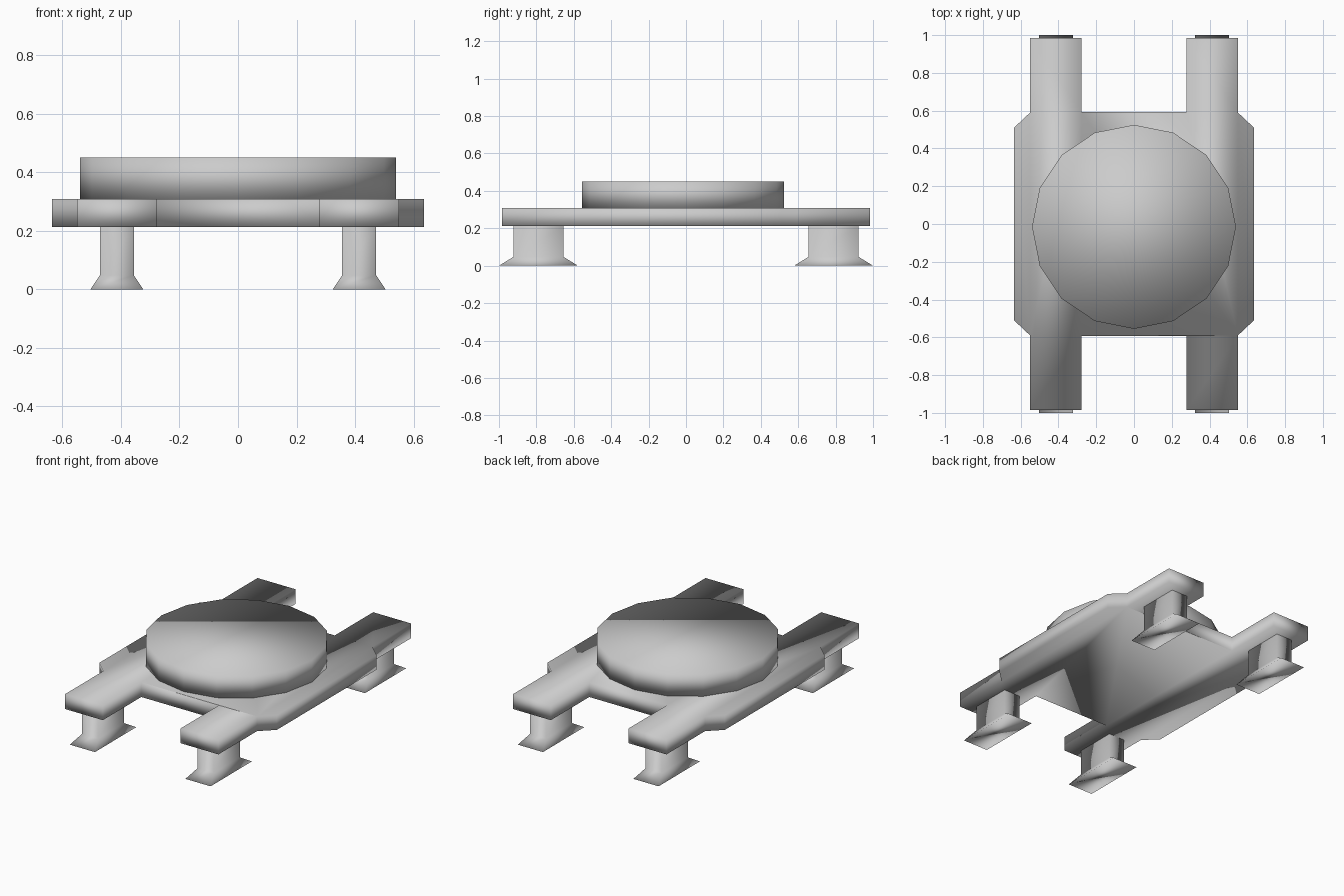
import bpy
import bmesh
from math import sin, cos, tau

cube = bpy.data.objects.get("Cube")
if cube:
    bpy.data.objects.remove(cube, do_unlink=True)

grey = bpy.data.materials.new("plain_grey")
grey.use_nodes = True
grey.diffuse_color = (0.6, 0.6, 0.6, 1)
grey.node_tree.nodes["Principled BSDF"].inputs["Base Color"].default_value = (0.6, 0.6, 0.6, 1)


def loft(name, rings):
    """Closed solid through matching rings of points, listed bottom to top."""
    bm = bmesh.new()
    loops = [[bm.verts.new(p) for p in ring] for ring in rings]
    n = len(loops[0])
    bm.faces.new(loops[0][::-1])
    bm.faces.new(loops[-1])
    for low, high in zip(loops, loops[1:]):
        for i in range(n):
            j = (i + 1) % n
            bm.faces.new((low[i], low[j], high[j], high[i]))
    bmesh.ops.recalc_face_normals(bm, faces=bm.faces)
    for face in bm.faces:
        face.smooth = True
    mesh = bpy.data.meshes.new(name)
    bm.to_mesh(mesh)
    bm.free()
    mesh.materials.append(grey)
    obj = bpy.data.objects.new(name, mesh)
    bpy.context.collection.objects.link(obj)
    return obj


def prism(name, outline, bottom, top):
    return loft(name, [[(x, y, z) for x, y in outline] for z in (bottom, top)])


def rectangle(cx, cy, half_x, half_y, z):
    return [(cx + sx * half_x, cy + sy * half_y, z)
            for sx, sy in ((-1, -1), (1, -1), (1, 1), (-1, 1))]


# Flat base plate with four arms, from one quarter of its outline
quarter = [(0.635, 0.51), (0.55, 0.59), (0.55, 0.985), (0.278, 0.985), (0.278, 0.592)]
half = quarter + [(-x, y) for x, y in reversed(quarter)]
prism("base_plate", half + [(-x, -y) for x, y in half], 0.213, 0.308)

# Sixteen-sided raised disc
disc = [(0.54 * cos(tau * i / 16), 0.54 * sin(tau * i / 16) - 0.015) for i in range(16)]
prism("raised_disc", disc, 0.308, 0.45)

# Four legs with flared feet
for side, sx in (("left", 1), ("right", -1)):
    for end, sy in (("front", -1), ("back", 1)):
        cx, cy = sx * 0.414, sy * 0.789
        loft(f"{end}_{side}_leg", [
            rectangle(cx, cy, 0.09, 0.211, 0),
            rectangle(cx, cy, 0.058, 0.133, 0.048),
            rectangle(cx, cy, 0.058, 0.133, 0.213)])
